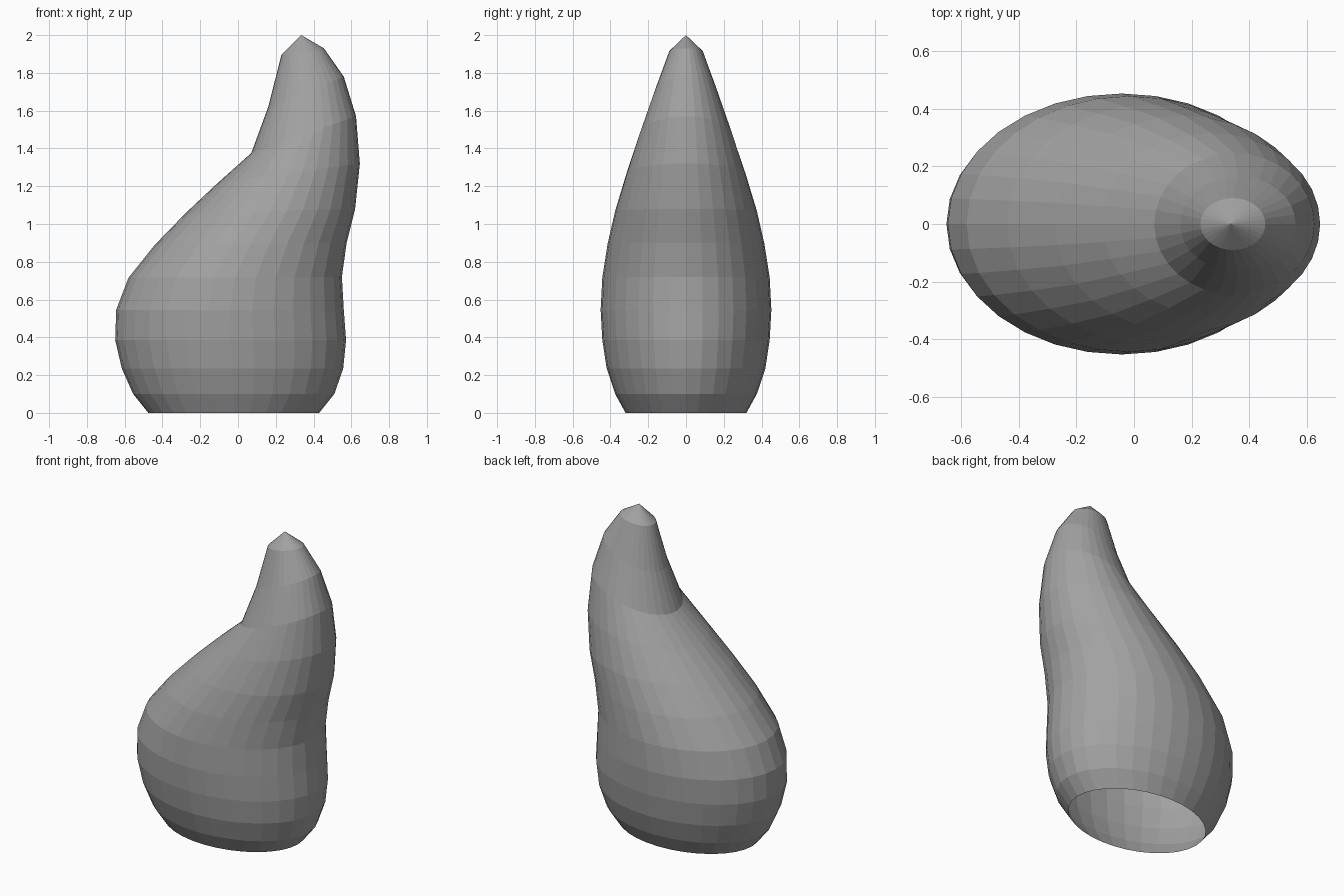
import bpy, bmesh, math

if "Cube" in bpy.data.objects:
    bpy.data.objects.remove(bpy.data.objects["Cube"])

SEGMENTS = 32
# Each ring: left x, left z, right x, right z, half depth in y
RINGS = [
    (-0.475, 0.00, 0.43, 0.00, 0.32),
    (-0.555, 0.10, 0.51, 0.10, 0.375),
    (-0.615, 0.235, 0.557, 0.235, 0.42),
    (-0.65, 0.385, 0.572, 0.385, 0.443),
    (-0.645, 0.545, 0.56, 0.545, 0.452),
    (-0.58, 0.715, 0.55, 0.72, 0.443),
    (-0.44, 0.89, 0.575, 0.90, 0.415),
    (-0.275, 1.06, 0.62, 1.08, 0.375),
    (-0.11, 1.215, 0.645, 1.32, 0.315),
    (0.07, 1.375, 0.625, 1.57, 0.245),
    (0.16, 1.62, 0.56, 1.78, 0.165),
    (0.23, 1.895, 0.455, 1.93, 0.09),
]
TIP = (0.335, 0, 2.0)

grey = bpy.data.materials.new("mid_grey")
grey.diffuse_color = (0.36, 0.36, 0.36, 1)
grey.use_nodes = True
grey.node_tree.nodes["Principled BSDF"].inputs["Base Color"].default_value = grey.diffuse_color

# Leaning body: a loft of tilted ellipses, open underneath
bm = bmesh.new()
loops = []
for xl, zl, xr, zr, depth in RINGS:
    loop = []
    for i in range(SEGMENTS):
        a = 2 * math.pi * i / SEGMENTS
        t = (1 + math.cos(a)) / 2
        loop.append(bm.verts.new((xl + (xr - xl) * t, depth * math.sin(a),
                                  zl + (zr - zl) * t)))
    loops.append(loop)
for low, high in zip(loops, loops[1:]):
    for i in range(SEGMENTS):
        j = (i + 1) % SEGMENTS
        bm.faces.new((low[i], low[j], high[j], high[i]))

# Pointed tip
tip = bm.verts.new(TIP)
for i in range(SEGMENTS):
    bm.faces.new((loops[-1][i], loops[-1][(i + 1) % SEGMENTS], tip))

mesh = bpy.data.meshes.new("leaning_body")
bm.to_mesh(mesh)
bm.free()
mesh.materials.append(grey)
body = bpy.data.objects.new("leaning_body", mesh)
bpy.context.collection.objects.link(body)
